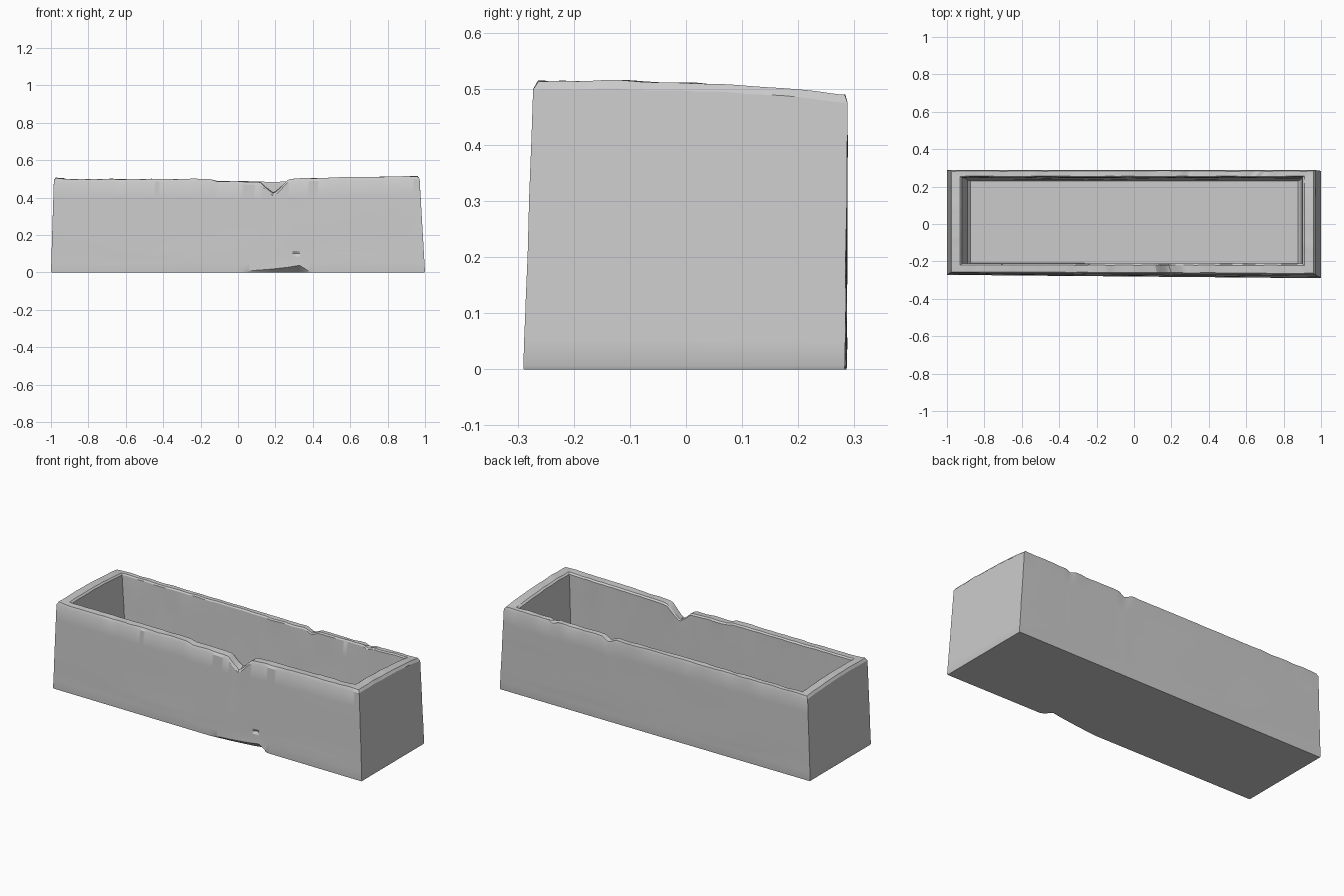
import bpy, bmesh, math
from mathutils import Vector, noise

if "Cube" in bpy.data.objects:
    bpy.data.objects.remove(bpy.data.objects["Cube"])

NX, NY = 150, 40  # samples along long and short sides

# Corner outlines, counter-clockwise from front left
BASE = [(-1, -.272), (1, -.29), (1, .283), (-1, .287)]
TOP = [(-.984, -.262), (.97, -.272), (.97, .288), (-.984, .288)]
MOUTH = [(-.92, -.212), (.90, -.212), (.90, .25), (-.92, .25)]
FLOOR = [(-.888, -.212), (.89, -.215), (.89, .234), (-.888, .234)]
FLOOR_Z = .09

# Worn rim heights and the chip along the lower front edge
FRONT_RIM = [(-1, .505), (-.9, .499), (-.15, .499), (-.11, .487), (0, .488), (.12, .482),
             (.15, .452), (.19, .42), (.22, .445), (.27, .498), (.3, .503), (1, .516)]
BACK_RIM = [(-1, .489), (.25, .486), (.3, .462), (.34, .485), (.63, .487),
            (.66, .472), (.69, .487), (1, .49)]
FOOT_CHIP = [(.02, 0), (.15, .01), (.27, .022), (.33, .032), (.38, 0)]


def curve(points, x):
    if x <= points[0][0]:
        return points[0][1]
    for (x0, y0), (x1, y1) in zip(points, points[1:]):
        if x <= x1:
            return y0 + (y1 - y0) * (x - x0) / (x1 - x0)
    return points[-1][1]


def mix(a, b, f):
    return [tuple(p + (q - p) * f for p, q in zip(u, v)) for u, v in zip(a, b)]


def outline(corners):
    pts = []
    for i in range(4):
        a, b = Vector(corners[i]), Vector(corners[(i + 1) % 4])
        n = NX if i % 2 == 0 else NY
        pts += [a.lerp(b, k / n) for k in range(n)]
    return pts


def rim(x, y):
    t = min(max((y + .27) / .56, 0), 1)
    z = curve(FRONT_RIM, x) * (1 - t) + curve(BACK_RIM, x) * t
    return z + .009 * math.sin(math.pi * t) + .003 * noise.noise((x * 14, y * 14, 3))


bm = bmesh.new()
rings = []


def add_ring(pts):
    rings.append([bm.verts.new(p) for p in pts])


# Underside edge, cut back at the chip
under = mix(BASE, [(0, 0)] * 4, .003)
add_ring([(p.x, p.y + (curve(FOOT_CHIP, p.x) * 1.4 if p.y < -.2 else 0), 0)
          for p in outline(under)])

# Outer walls with slight taper, waviness and a small pit
for f in (.012, .1, .17, .2, .23, .4, .6, .8, .97):
    ring = []
    for p in outline(mix(BASE, TOP, f)):
        x, y, z = p.x, p.y, f * rim(p.x, p.y)
        front = y < -.25
        if f < .05 and front:
            z += curve(FOOT_CHIP, x)
        if f == .2 and front and abs(x - .31) < .012:
            y += .012
        if .05 < f < .9:
            y += .0015 * noise.noise((x * 2, z * 12, y * 3))
        ring.append((x, y, z))
    add_ring(ring)

# Rim with crumbled outer and inner edges
for f, drop in ((.14, .0), (.85, .0), (1, .008)):
    ring = []
    for p in outline(mix(TOP, MOUTH, f)):
        wear = .006 * noise.noise((p.x * 9, p.y * 9, 7 + f))
        ring.append((p.x, p.y + wear * .5, rim(p.x, p.y) - drop - abs(wear) * .5))
    add_ring(ring)

# Cavity walls
for f in (.25, .5, .75, .96):
    ring = []
    for p in outline(mix(MOUTH, FLOOR, f)):
        z = rim(p.x, p.y) * (1 - f) + FLOOR_Z * f
        ring.append((p.x, p.y + .003 * noise.noise((p.x * 5, p.y, z * 8)), z))
    add_ring(ring)
add_ring([(p.x, p.y, FLOOR_Z) for p in outline(mix(FLOOR, [(0, 0)] * 4, .015))])

for a, b in zip(rings, rings[1:]):
    n = len(a)
    for i in range(n):
        j = (i + 1) % n
        bm.faces.new((a[i], a[j], b[j], b[i]))

# Underside and cavity floor
bm.faces.new(list(reversed(rings[0])))
bm.faces.new(rings[-1])
bmesh.ops.recalc_face_normals(bm, faces=bm.faces[:])

mesh = bpy.data.meshes.new("stone_trough")
bm.to_mesh(mesh)
bm.free()
trough = bpy.data.objects.new("stone_trough", mesh)
bpy.context.collection.objects.link(trough)
bpy.context.view_layer.objects.active = trough
trough.select_set(True)
bpy.ops.object.shade_smooth_by_angle(angle=math.radians(30))
